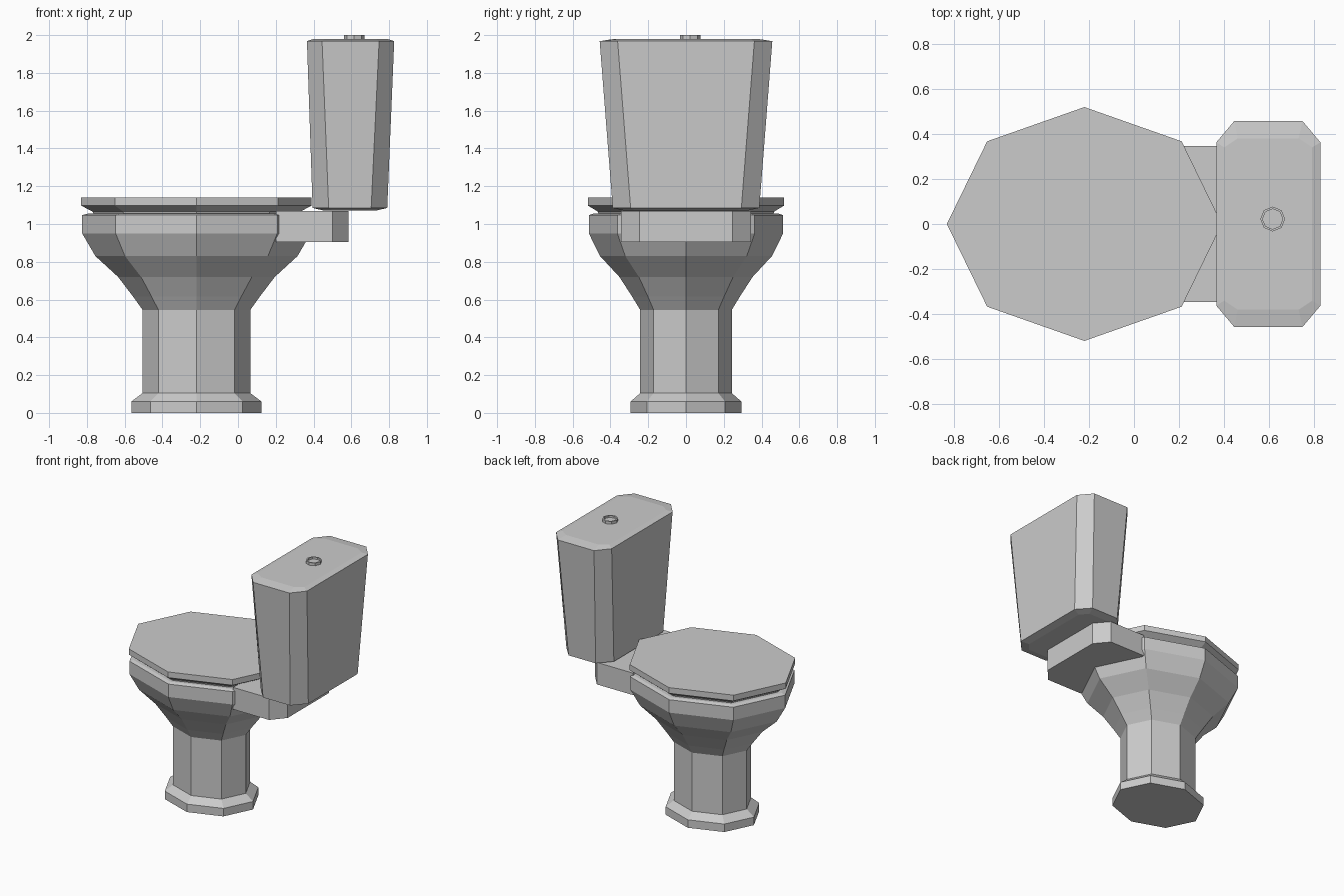
import bpy, bmesh, math

cube = bpy.data.objects.get("Cube")
if cube:
    bpy.data.objects.remove(cube, do_unlink=True)

ceramic = bpy.data.materials.new("grey ceramic")
ceramic.use_nodes = True
grey = (0.6, 0.6, 0.6, 1)
ceramic.diffuse_color = grey
ceramic.node_tree.nodes["Principled BSDF"].inputs["Base Color"].default_value = grey


def loft(name, rings):
    """Join a stack of equal-length point rings and cap both ends."""
    bm = bmesh.new()
    loops = [[bm.verts.new(p) for p in ring] for ring in rings]
    for low, high in zip(loops, loops[1:]):
        for i in range(len(low)):
            j = (i + 1) % len(low)
            bm.faces.new((low[i], low[j], high[j], high[i]))
    bm.faces.new(loops[0][::-1])
    bm.faces.new(loops[-1])
    bmesh.ops.recalc_face_normals(bm, faces=bm.faces)
    mesh = bpy.data.meshes.new(name)
    bm.to_mesh(mesh)
    bm.free()
    mesh.materials.append(ceramic)
    obj = bpy.data.objects.new(name, mesh)
    bpy.context.collection.objects.link(obj)
    return obj


def octagon(cx, cy, radius, z, squash=1.0):
    return [(cx + radius * math.cos(k * math.pi / 4),
             cy + radius * squash * math.sin(k * math.pi / 4), z) for k in range(8)]


def cut_rect(x0, x1, y, cx, cy, z):
    """Rectangle with its four corners cut by cx and cy."""
    half = [(x1, y - cy), (x1 - cx, y), (x0 + cx, y), (x0, y - cy)]
    return [(a, b, z) for a, b in half] + [(a, -b, z) for a, b in half[::-1]]


def pedestal_stack(name, profile):
    return loft(name, [octagon(-0.22, 0, r, z, 0.85) for r, z in profile])


# Foot, column and flared bowl
pedestal_stack("pedestal_and_bowl", [
    (0.345, 0), (0.345, 0.06), (0.285, 0.105), (0.285, 0.545), (0.335, 0.615),
    (0.415, 0.72), (0.535, 0.83), (0.605, 0.95), (0.605, 1.047), (0.575, 1.055)])

# Closed lid with a sloping underside
pedestal_stack("lid", [(0.545, 1.054), (0.55, 1.066), (0.61, 1.097), (0.61, 1.14)])

# Shelf carrying the tank, cut only at its rear corners
shelf = [(0.2, -0.345), (0.5, -0.345), (0.585, -0.245),
         (0.585, 0.245), (0.5, 0.345), (0.2, 0.345)]
loft("tank_shelf", [[(x, y, z) for x, y in shelf] for z in (0.905, 1.07)])

# Tapered tank with softened top and bottom rims
loft("tank", [
    cut_rect(0.45, 0.735, 0.33, 0.05, 0.06, 1.072),
    cut_rect(0.395, 0.79, 0.388, 0.085, 0.095, 1.085),
    cut_rect(0.365, 0.827, 0.457, 0.08, 0.095, 1.968),
    cut_rect(0.40, 0.79, 0.38, 0.06, 0.04, 1.98)])

# Flush button: raised ring with a recessed centre
loft("flush_button", [octagon(0.615, 0.022, r, z) for r, z in
                      [(0.055, 1.97), (0.055, 2.0), (0.045, 2.0), (0.045, 1.985)]])
